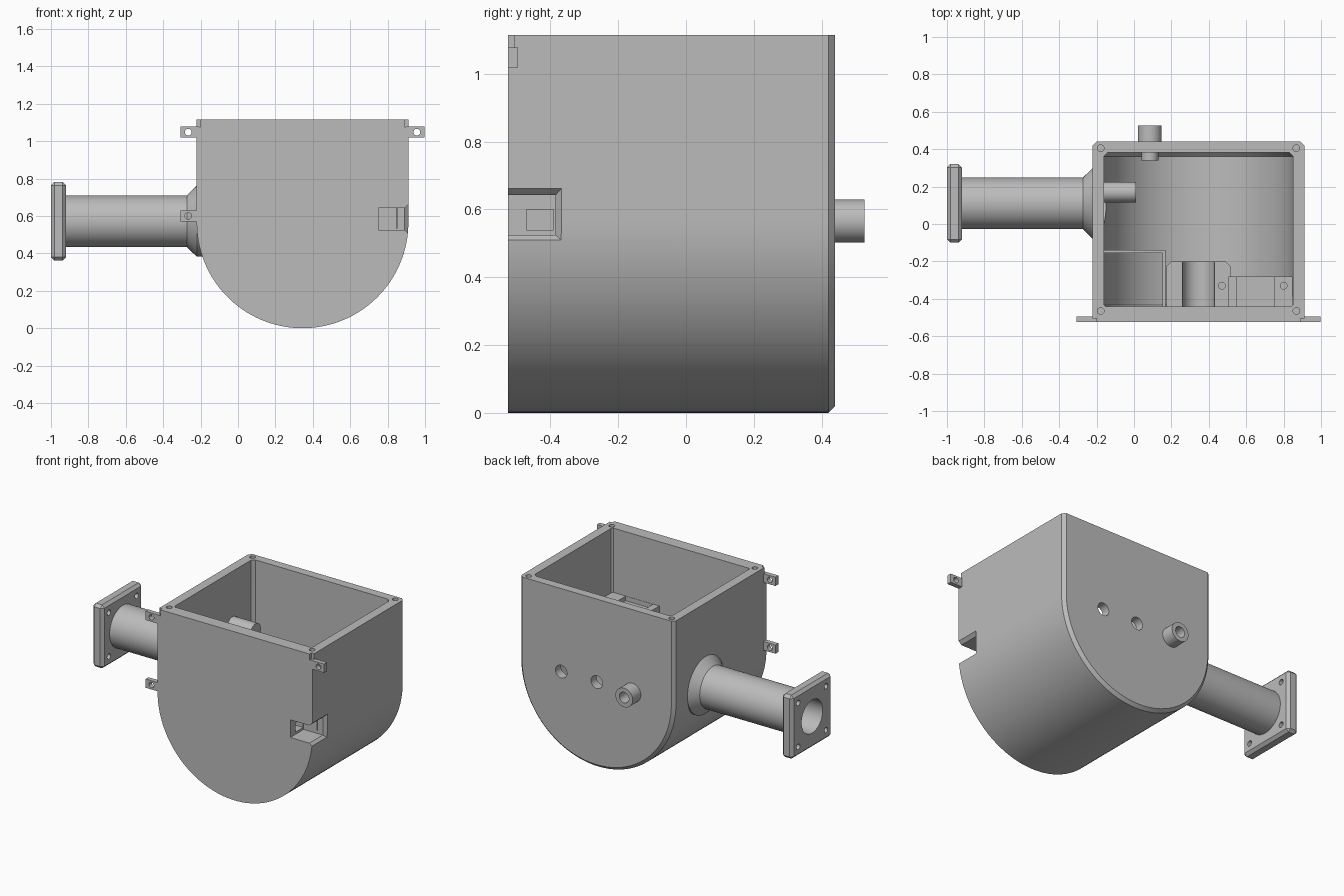
import bpy, math

if "Cube" in bpy.data.objects:
    bpy.data.objects.remove(bpy.data.objects["Cube"], do_unlink=True)

grey = bpy.data.materials.new("plain grey")
grey.use_nodes = True
COL = (0.5, 0.5, 0.5, 1)
grey.diffuse_color = COL
grey.node_tree.nodes["Principled BSDF"].inputs["Base Color"].default_value = COL

CX, CZ, TOP = 0.345, 0.566, 1.115     # centre of the round bottom, rim height
FRONT, BACK = -0.525, 0.44
PIPE = (0.11, 0.572)                  # pipe axis (y, z)


def loft(name, loops):
    """Solid through matching closed loops, capped at both ends."""
    n = len(loops[0])
    verts = [p for lp in loops for p in lp]
    faces = [list(range(n))[::-1], list(range(len(verts) - n, len(verts)))]
    for k in range(len(loops) - 1):
        for i in range(n):
            j = (i + 1) % n
            faces.append([k * n + i, k * n + j, (k + 1) * n + j, (k + 1) * n + i])
    me = bpy.data.meshes.new(name)
    me.from_pydata(verts, [], faces)
    me.materials.append(grey)
    ob = bpy.data.objects.new(name, me)
    bpy.context.collection.objects.link(ob)
    bpy.context.view_layer.objects.active = ob
    bpy.ops.object.select_all(action='DESELECT')
    ob.select_set(True)
    bpy.ops.object.mode_set(mode='EDIT')
    bpy.ops.mesh.select_all(action='SELECT')
    bpy.ops.mesh.normals_make_consistent(inside=False)
    bpy.ops.object.mode_set(mode='OBJECT')
    return ob


def box(name, x, y, z):
    return loft(name, [[(x[0], y[0], h), (x[1], y[0], h), (x[1], y[1], h), (x[0], y[1], h)] for h in z])


def place(axis, t, a, b):
    return {'x': (t, a, b), 'y': (a, t, b), 'z': (a, b, t)}[axis]


def rod(name, axis, centre, stations, n=48):
    """Round solid along an axis; stations are (position, radius)."""
    ang = [2 * math.pi * i / n for i in range(n)]
    return loft(name, [[place(axis, t, centre[0] + r * math.cos(a), centre[1] + r * math.sin(a))
                        for a in ang] for t, r in stations])


def tub(name, stations, top):
    """U-shaped solid along y; stations are (y, radius)."""
    ang = [math.pi * i / 64 for i in range(65)]
    return loft(name, [[(CX - r, y, top)] + [(CX - r * math.cos(a), y, CZ - r * math.sin(a)) for a in ang]
                       + [(CX + r, y, top)] for y, r in stations])


def combine(ob, tools, op='DIFFERENCE', keep=False):
    bpy.context.view_layer.objects.active = ob
    for t in tools:
        m = ob.modifiers.new("cut", 'BOOLEAN')
        m.operation, m.object, m.solver = op, t, 'EXACT'
        bpy.ops.object.modifier_apply(modifier=m.name)
        if not keep:
            bpy.data.objects.remove(t, do_unlink=True)
    return ob


def chamfer(ob, width):
    m = ob.modifiers.new("chamfer", 'BEVEL')
    m.width, m.segments = width, 1
    bpy.context.view_layer.objects.active = ob
    bpy.ops.object.modifier_apply(modifier=m.name)
    return ob


parts = []

# Housing: round-bottomed tub with a chamfered back rim
body = tub("housing", [(FRONT, 0.566), (0.42, 0.566), (BACK, 0.546)], TOP)
cavity = tub("cavity_cutter", [(-0.442, 0.495), (-0.432, 0.505), (0.362, 0.505), (0.382, 0.485)], 1.3)
cavity.hide_render = True
combine(body, [cavity], keep=True)

cutters = [rod("pipe_opening", 'x', PIPE, [(-0.4, 0.11), (0.1, 0.11)])]
# Holes in the back wall
for x, r in ((0.085, 0.035), (CX, 0.042), (0.605, 0.042)):
    cutters.append(rod("back_hole", 'y', (x, CZ), [(0.3, r), (0.6, r)]))
# Lid screw holes and front corner notches
for x in (-0.178, 0.868):
    for y in (-0.465, 0.405):
        cutters.append(rod("screw_hole", 'z', (x, y), [(0.98, 0.018), (1.2, 0.018)], 24))
for x in (CX - 0.566, CX + 0.566):
    cutters.append(box("corner_notch", (x - 0.02, x + 0.02), (-0.6, -0.505), (1.075, 1.2)))
combine(body, cutters)


# Flared window at the right front corner
def window():
    return loft("window_cutter", [[(x, -0.6, z0), (x, y, z0), (x, y, z1), (x, -0.6, z1)]
                for x, y, z0, z1 in ((0.75, -0.385, 0.525, 0.642), (0.89, -0.385, 0.525, 0.642),
                                     (0.93, -0.35, 0.49, 0.68))])


def port():
    return box("port_cutter", (0.62, 0.8), (-0.47, -0.39), (0.54, 0.6))


combine(body, [window(), port()])
parts.append(body)

# Front mounting ears
for name, side, z in (("upper_right_ear", -1, 1.048), ("lower_right_ear", -1, 0.6), ("upper_left_ear", 1, 1.048)):
    edge = CX + side * 0.566
    xs = sorted((edge - side * 0.012, edge + side * 0.087))
    ear = box(name, xs, (FRONT, -0.495), (z - 0.029, z + 0.029))
    hole = rod("ear_hole", 'y', (edge + side * 0.045, z), [(-0.6, 0.018), (-0.4, 0.018)], 24)
    parts.append(combine(ear, [hole]))


# Side pipe, flared collar and square flange, all bored through
def bore():
    return rod("bore_cutter", 'x', PIPE, [(-1.2, 0.11), (0.1, 0.11)])


pipe = rod("side_pipe", 'x', PIPE, [(-0.95, 0.138), (-0.17, 0.138)], 64)
collar = rod("pipe_collar", 'x', PIPE, [(-0.275, 0.137), (-0.22, 0.19), (-0.18, 0.19)], 64)
flange = chamfer(box("pipe_flange", (-1, -0.92), (PIPE[0] - 0.21, PIPE[0] + 0.21),
                     (PIPE[1] - 0.21, PIPE[1] + 0.21)), 0.018)
for ob in (pipe, collar, flange):
    parts.append(combine(ob, [bore()]))
combine(flange, [rod("flange_hole", 'x', (PIPE[0] + a, PIPE[1] + b), [(-1.1, 0.018), (-0.8, 0.018)], 24)
                 for a in (-0.145, 0.145) for b in (-0.145, 0.145)])

# Back spout with its inner nipple
for name, r, y0, y1 in (("back_spout", 0.063, 0.43, 0.526), ("spout_nipple", 0.045, 0.34, 0.40)):
    spout = rod(name, 'y', (0.085, CZ), [(y0, r), (y1, r)])
    parts.append(combine(spout, [rod("spout_bore", 'y', (0.085, CZ), [(0.2, 0.035), (0.6, 0.035)])]))

# Short peg on the inner side wall
parts.append(rod("inner_peg", 'x', (0.17, 0.76), [(-0.17, 0.055), (0.01, 0.055)]))

# Inner compartment walls, trimmed to the round floor
for name, x, y in (("compartment_side", (0.152, 0.168), (-0.45, -0.14)),
                   ("compartment_back", (-0.2, 0.168), (-0.156, -0.14))):
    parts.append(combine(box(name, x, y, (-0.1, 0.6)), [cavity], 'INTERSECT', True))

# Cradle with a round trough
cradle = loft("cradle", [[(0.175, -0.45, z), (0.515, -0.45, z), (0.515, -0.225, z), (0.49, -0.2, z),
                          (0.2, -0.2, z), (0.175, -0.225, z)] for z in (0.42, CZ)])
combine(cradle, [rod("trough_cutter", 'y', (CX, CZ), [(-0.443, 0.085), (-0.1, 0.085)]),
                 rod("cradle_hole", 'z', (0.47, -0.33), [(0.5, 0.018), (0.7, 0.018)], 24)])
parts.append(cradle)

# Bracket behind the window
bracket = box("window_bracket", (0.505, 0.848), (-0.45, -0.28), (0.47, 0.69))
combine(bracket, [box("step_cutter", (0.55, 0.75), (-0.44, -0.2), (0.66, 0.8)),
                  rod("bracket_hole", 'z', (0.8, -0.33), [(0.66, 0.018), (0.8, 0.018)], 24),
                  window(), port()])
parts.append(bracket)

bpy.data.objects.remove(cavity, do_unlink=True)

bpy.ops.object.select_all(action='DESELECT')
for ob in parts:
    ob.select_set(True)
bpy.context.view_layer.objects.active = body
bpy.ops.object.shade_smooth_by_angle(angle=math.radians(25))
